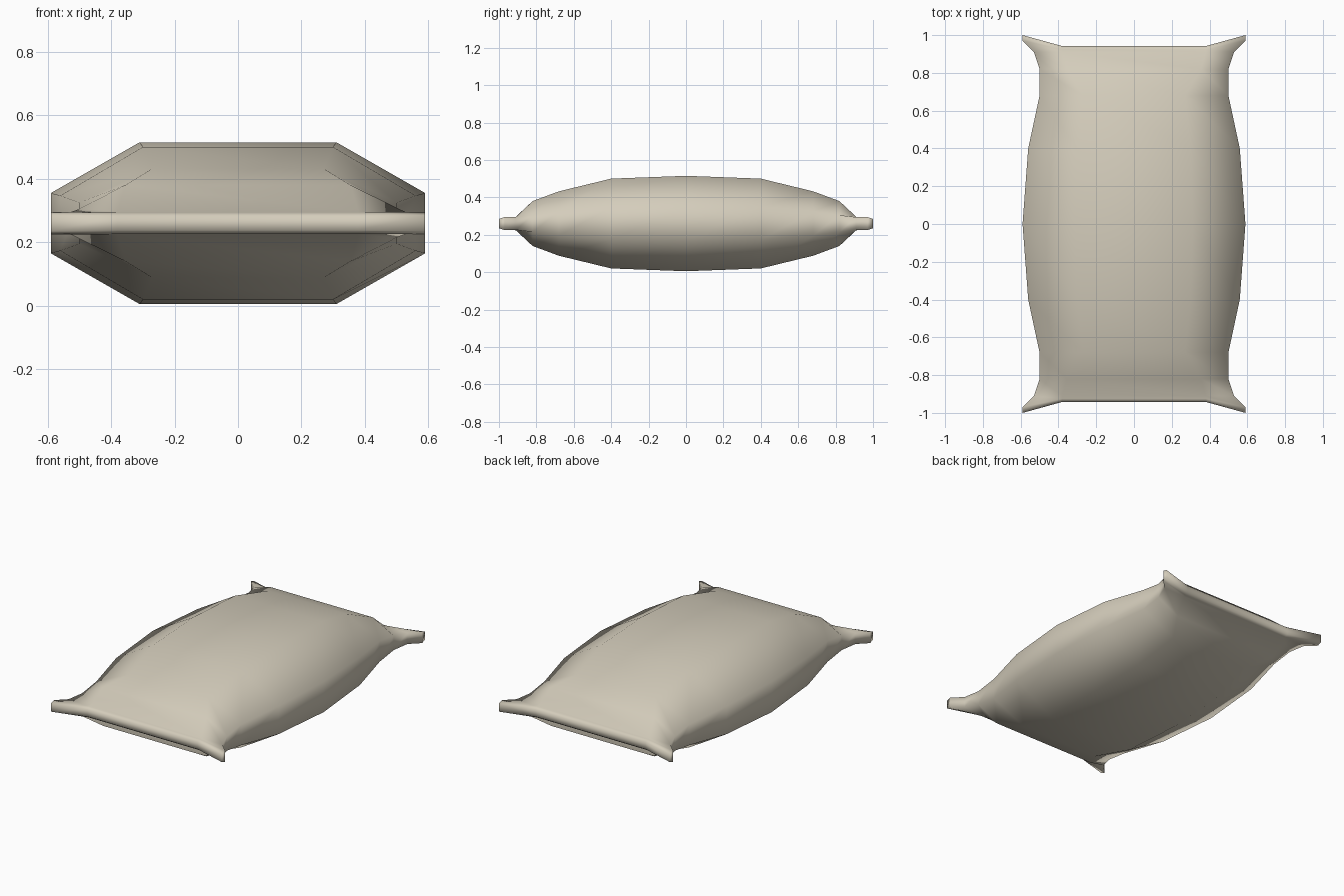
import bpy, bmesh

if "Cube" in bpy.data.objects:
    bpy.data.objects.remove(bpy.data.objects["Cube"])

CZ = 0.26  # mid height of the bag

mat = bpy.data.materials.new("pale canvas")
mat.diffuse_color = (0.66, 0.61, 0.50, 1)
mat.use_nodes = True
mat.node_tree.nodes["Principled BSDF"].inputs["Base Color"].default_value = mat.diffuse_color

# Half profile from middle to end:
# inner column (x, y, half height), outer column (x, y, half height)
HALF = [
    ((0.31, 0.00, 0.255), (0.59, 0.00, 0.095)),
    ((0.30, 0.40, 0.240), (0.56, 0.40, 0.087)),
    ((0.27, 0.68, 0.172), (0.50, 0.68, 0.065)),
    ((0.355, 0.82, 0.120), (0.50, 0.82, 0.045)),
    ((0.38, 0.91, 0.036), (0.53, 0.91, 0.034)),
    ((0.38, 0.925, 0.034), (0.59, 0.97, 0.035)),
    ((0.38, 0.942, 0.022), (0.59, 1.00, 0.025)),
]

bm = bmesh.new()


def ring(inner, outer, sy):
    """Eight-sided section, with its corners free to lean along y."""
    (a, ya, h), (b, yb, s) = inner, outer
    pts = [(b, yb, s), (a, ya, h), (-a, ya, h), (-b, yb, s),
           (-b, yb, -s), (-a, ya, -h), (a, ya, -h), (b, yb, -s)]
    return [bm.verts.new((x, y * sy, z + CZ)) for x, y, z in pts]


# Loft from front end to back end
rings = [ring(i, o, -1) for i, o in reversed(HALF[1:])]
rings += [ring(i, o, 1) for i, o in HALF]
for r0, r1 in zip(rings, rings[1:]):
    for k in range(8):
        n = (k + 1) % 8
        bm.faces.new((r0[k], r0[n], r1[n], r1[k]))

# Narrow seam ends: middle strip and two corner strips
for r in (rings[0], rings[-1]):
    bm.faces.new((r[1], r[2], r[5], r[6]))
    bm.faces.new((r[0], r[1], r[6], r[7]))
    bm.faces.new((r[2], r[3], r[4], r[5]))

bmesh.ops.recalc_face_normals(bm, faces=bm.faces[:])
for f in bm.faces:
    f.smooth = True

mesh = bpy.data.meshes.new("stuffed_sack")
bm.to_mesh(mesh)
bm.free()
mesh.materials.append(mat)
obj = bpy.data.objects.new("stuffed_sack", mesh)
bpy.context.collection.objects.link(obj)
